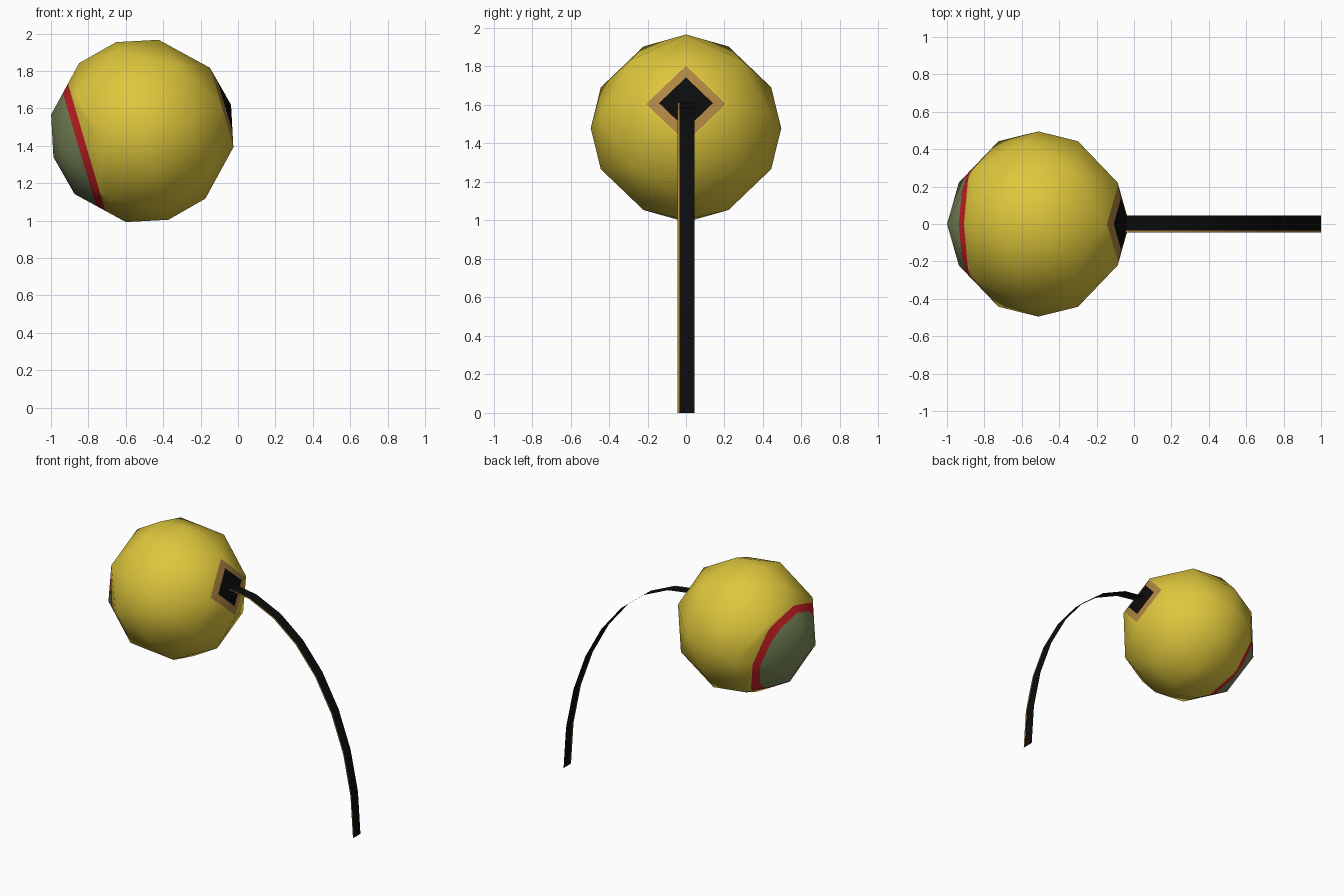
import bpy, bmesh, math
from mathutils import Vector, Matrix

if "Cube" in bpy.data.objects:
    bpy.data.objects.remove(bpy.data.objects["Cube"])


def material(name, srgb):
    lin = [((c / 255 + 0.055) / 1.055) ** 2.4 if c > 10 else c / 255 / 12.92 for c in srgb]
    m = bpy.data.materials.new(name)
    m.diffuse_color = (*lin, 1)
    m.use_nodes = True
    m.node_tree.nodes["Principled BSDF"].inputs["Base Color"].default_value = m.diffuse_color
    return m


YELLOW = material("yellow", (222, 199, 60))
GREEN = material("grey_green", (126, 140, 92))
RED = material("red", (207, 33, 38))
TAN = material("tan", (176, 134, 68))
BLACK = material("black", (12, 12, 12))


def finish(bm, name, mats):
    for f in bm.faces:
        f.smooth = True
    me = bpy.data.meshes.new(name)
    bm.to_mesh(me)
    bm.free()
    for m in mats:
        me.materials.append(m)
    ob = bpy.data.objects.new(name, me)
    bpy.context.collection.objects.link(ob)
    return ob


# Eyeball: octahedron split three ways per edge and blown up to a sphere
R = 0.495
bm = bmesh.new()
span = range(-3, 4)
for i in span:
    for j in span:
        for k in span:
            if abs(i) + abs(j) + abs(k) == 3:
                bm.verts.new(Vector((i, j, k)).normalized() * R)
bmesh.ops.convex_hull(bm, input=bm.verts[:])

# Cut coloured bands across the eye axis (local x)
IRIS, RING, ROOT_TAN, ROOT_BLACK = -0.350, -0.310, 0.446, 0.462
for x in (IRIS, RING, ROOT_TAN, ROOT_BLACK):
    bmesh.ops.bisect_plane(bm, geom=bm.verts[:] + bm.edges[:] + bm.faces[:],
                           plane_co=(x, 0, 0), plane_no=(1, 0, 0))
for f in bm.faces:
    x = f.calc_center_median().x
    f.material_index = sum(x > t for t in (IRIS, RING, ROOT_TAN, ROOT_BLACK))
bmesh.ops.recalc_face_normals(bm, faces=bm.faces[:])
bm.transform(Matrix.Translation((-0.512, 0, 1.479)) @ Matrix.Rotation(math.radians(-16.4), 4, 'Y'))
finish(bm, "eyeball", [GREEN, RED, YELLOW, TAN, BLACK])

# Stalk: flat ribbon along a quarter ellipse, tan strip on the front edge
bm = bmesh.new()
rows = []
for s in range(9):
    a = math.radians(90 * s / 8)
    x, z = -0.09 + 1.09 * math.cos(a), 1.62 * math.sin(a)
    rows.append([bm.verts.new((x, y, z)) for y in (-0.045, -0.035, 0.045)])
for lo, hi in zip(rows, rows[1:]):
    for c in range(2):
        f = bm.faces.new((lo[c], lo[c + 1], hi[c + 1], hi[c]))
        f.material_index = c
finish(bm, "stalk", [TAN, BLACK])
